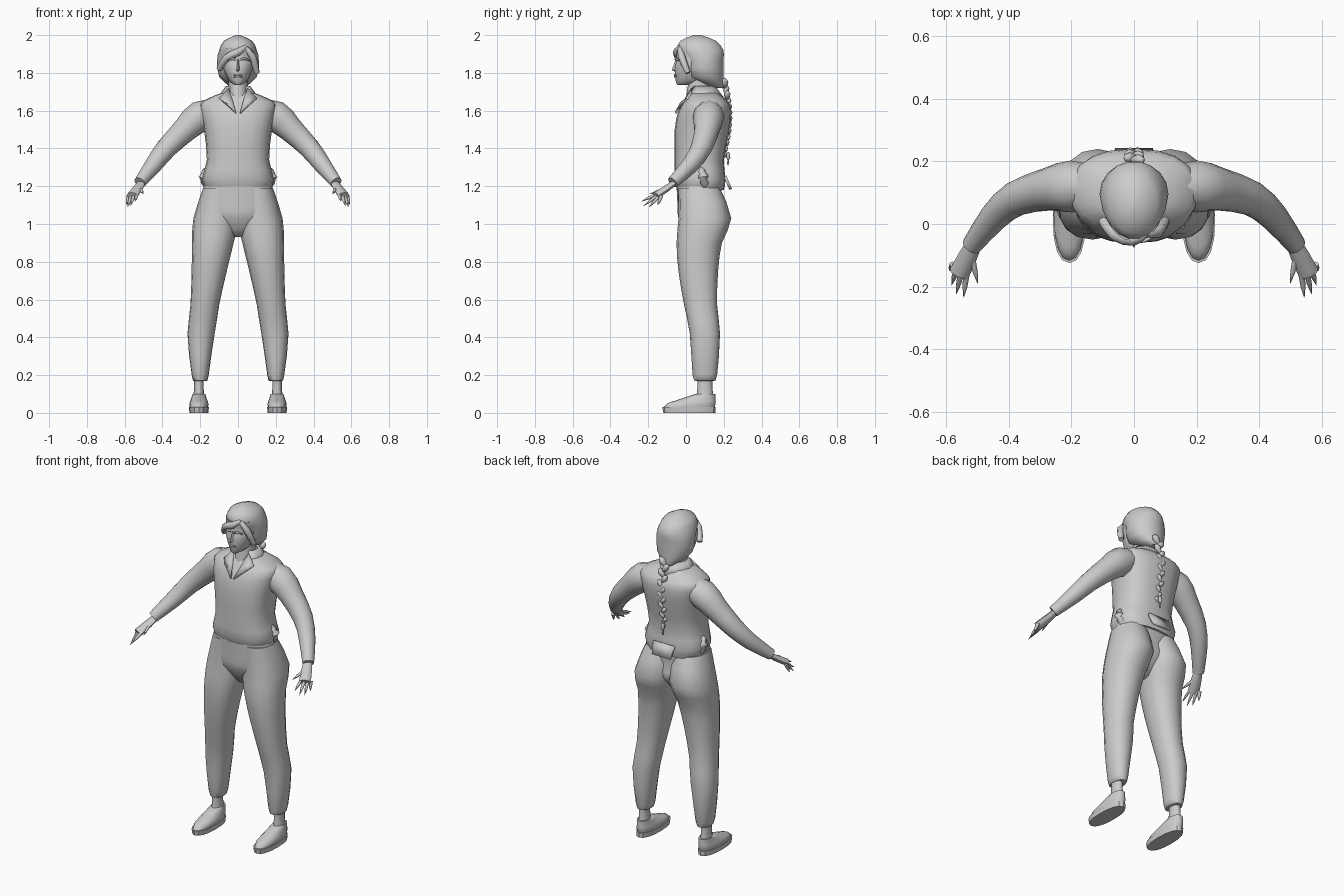
import bpy, bmesh, math
from mathutils import Vector

cube = bpy.data.objects.get("Cube")
if cube:
    bpy.data.objects.remove(cube)

grey = bpy.data.materials.new("plain grey")
grey.use_nodes = True
grey.diffuse_color = (.6, .6, .6, 1)
grey.node_tree.nodes["Principled BSDF"].inputs["Base Color"].default_value = grey.diffuse_color


def finish(name, bm, mirror=False, angle=60, thickness=None):
    """Turn a bmesh into a shaded object, mirrored or thickened if asked."""
    bmesh.ops.recalc_face_normals(bm, faces=bm.faces)
    mesh = bpy.data.meshes.new(name)
    bm.to_mesh(mesh)
    bm.free()
    mesh.materials.append(grey)
    ob = bpy.data.objects.new(name, mesh)
    bpy.context.collection.objects.link(ob)
    bpy.ops.object.select_all(action='DESELECT')
    ob.select_set(True)
    bpy.context.view_layer.objects.active = ob
    bpy.ops.object.shade_smooth_by_angle(angle=math.radians(angle))
    if thickness:
        ob.modifiers.new("Thickness", 'SOLIDIFY').thickness = thickness
    if mirror:
        ob.modifiers.new("Mirror", 'MIRROR').use_mirror_merge = False
    return ob


def smooth(stations, steps):
    """Pass a soft curve through rows of numbers."""
    rows = [Vector(s) for s in stations]
    out = []
    for k in range(len(rows) - 1):
        a, b = rows[k], rows[k + 1]
        before, after = rows[max(k - 1, 0)], rows[min(k + 2, len(rows) - 1)]
        leave, arrive = (b - before) / 2, (after - a) / 2
        for i in range(steps):
            t = i / steps
            ease = t * t * (3 - 2 * t)
            out.append(a.lerp(b, ease) + leave * t * (1 - t) ** 2 - arrive * t * t * (1 - t))
    return out + [rows[-1]]


def skin(bm, rings):
    """Join rings of points with faces and close both ends."""
    rows = [[bm.verts.new(p) for p in ring] for ring in rings]
    count = len(rows[0])
    for low, high in zip(rows, rows[1:]):
        for i in range(count):
            j = (i + 1) % count
            bm.faces.new((low[i], low[j], high[j], high[i]))
    bm.faces.new(rows[0])
    bm.faces.new(rows[-1])


def outline(count, power=2):
    """Points on a circle, or on a rounded square for a higher power."""
    for i in range(count):
        turn = 2 * math.pi * i / count
        c, s = math.cos(turn), math.sin(turn)
        yield (math.copysign(abs(c) ** (2 / power), c),
               math.copysign(abs(s) ** (2 / power), s))


def stack(name, levels, mirror=False, centre=lambda z: 0, sides=16, power=2, steps=2, angle=60):
    """Level rings given by height, half width, front and back."""
    bm = bmesh.new()
    skin(bm, [[(centre(z) + half * u, (front + back) / 2 + (back - front) / 2 * v, z)
               for u, v in outline(sides, power)]
              for z, half, front, back in smooth(levels, steps)])
    return finish(name, bm, mirror, angle)


def limb(bm, stations, flat=1, sides=8, steps=2):
    """Rings square to a path of x, y, z and radius."""
    rows = smooth(stations, steps)
    rings = []
    for k, row in enumerate(rows):
        ahead, behind = rows[min(k + 1, len(rows) - 1)], rows[max(k - 1, 0)]
        along = (ahead - behind).to_3d().normalized()
        across = along.cross(Vector((0, 0, 1))).normalized()
        up = across.cross(along)
        rings.append([row.to_3d() + (across * u + up * v * flat) * row[3]
                      for u, v in outline(sides)])
    skin(bm, rings)


# Shirt body, pulled in at the waist above a loose hem
stack("shirt", [(1.18, .17, -.04, .2), (1.24, .19, -.06, .21), (1.34, .165, -.06, .2),
                (1.5, .18, -.06, .23), (1.6, .2, -.04, .24), (1.65, .19, -.01, .22),
                (1.7, .07, .02, .16)], sides=20, power=2.5)
bm = bmesh.new()
limb(bm, [(.16, .1, 1.2, .02), (.18, .09, 1.25, .03), (.16, .08, 1.3, .01)])
finish("hem_folds", bm, mirror=True)
bm = bmesh.new()
bm.faces.new([bm.verts.new(p) for p in ((-.07, .2, 1.25), (.07, .2, 1.25),
                                        (.06, .23, 1.18), (-.06, .23, 1.18))])
finish("shirt_tail", bm, thickness=.015)

# Sleeves
bm = bmesh.new()
limb(bm, [(.1, .12, 1.6, .06), (.2, .12, 1.57, .083), (.28, .11, 1.5, .068),
          (.38, .08, 1.4, .056), (.45, .02, 1.31, .046), (.52, -.07, 1.22, .032)], sides=12)
finish("sleeves", bm, mirror=True)

# Hands: a flat palm, a fan of four pointed fingers and a thumb
bm = bmesh.new()
limb(bm, [(.51, -.06, 1.22, .024), (.53, -.1, 1.19, .03), (.56, -.16, 1.15, .033)], flat=.6)


def finger(base, tip):
    limb(bm, [(*base, .011), (*base.lerp(tip, .6), .008), (*tip, .001)], sides=6, steps=1)


first_knuckle, last_knuckle = Vector((.535, -.15, 1.16)), Vector((.58, -.13, 1.15))
first_tip, last_tip = Vector((.545, -.235, 1.12)), Vector((.59, -.15, 1.1))
for k in range(4):
    spread = k / 3
    reach = Vector((.01, -.02, -.02)) * math.sin(math.pi * spread)
    finger(first_knuckle.lerp(last_knuckle, spread), first_tip.lerp(last_tip, spread) + reach)
finger(Vector((.52, -.1, 1.19)), Vector((.5, -.19, 1.16)))
finish("hands", bm, mirror=True)

# Trousers: each leg leans outward down to the knee, then drops straight
stack("trouser_legs", [(.17, .035, .05, .15), (.2, .045, .035, .165), (.42, .072, .02, .18),
                       (.57, .076, -.01, .165), (.75, .093, -.04, .17), (.9, .11, -.05, .19),
                       (1.03, .12, -.04, .24), (1.19, .09, -.04, .18)],
      mirror=True, centre=lambda z: min(.2, .25 - .13 * z), power=2.2)
stack("trouser_hips", [(.93, .02, .02, .1), (1.03, .17, -.04, .19), (1.1, .2, -.045, .18),
                       (1.2, .18, -.05, .19)], sides=20, power=2.3)


# Ankles and shoes
def foot_line(z):
    return .207


stack("ankles", [(.05, .035, .05, .15), (.13, .025, .06, .14), (.2, .027, .06, .14)],
      mirror=True, centre=foot_line, sides=12)
stack("shoe_soles", [(0, .05, -.12, .155), (.03, .053, -.125, .157)],
      mirror=True, centre=foot_line, power=2.3, steps=1, angle=35)
stack("shoe_uppers", [(.025, .048, -.12, .15), (.05, .05, -.1, .157), (.07, .043, -.04, .157),
                      (.1, .034, .05, .155)], mirror=True, centre=foot_line, power=2.2)

# Neck, face and hair
stack("neck", [(1.6, .055, -.01, .13), (1.8, .05, .02, .14)], sides=12)
stack("face", [(1.735, .015, -.045, .03), (1.76, .05, -.055, .1), (1.83, .08, -.06, .12),
               (1.87, .085, -.05, .12), (1.93, .085, -.055, .12)])
stack("hair", [(1.72, .03, .14, .2), (1.78, .1, .01, .2), (1.87, .11, -.01, .2),
               (1.92, .1, -.05, .2), (1.97, .075, -.03, .16), (2, .01, .04, .08)], sides=18)

# Swept fringe
bm = bmesh.new()
limb(bm, [(.04, -.03, 1.94, .01), (0, -.05, 1.91, .02), (-.06, -.035, 1.88, .02),
          (-.1, .01, 1.82, .015)])
limb(bm, [(.03, -.03, 1.94, .01), (.075, -.025, 1.89, .02), (.1, .01, 1.8, .015)])
finish("fringe", bm)

# Nose, brows and lips
bm = bmesh.new()
skin(bm, [[(-wide, -.045, z), (0, tip, z), (wide, -.045, z)]
          for z, wide, tip in ((1.805, .01, -.055), (1.815, .016, -.076), (1.87, .008, -.055))])
finish("nose", bm, angle=30)
bm = bmesh.new()
limb(bm, [(.014, -.055, 1.87, .005), (.035, -.053, 1.875, .006), (.06, -.04, 1.866, .004)])
finish("brows", bm, mirror=True)
bm = bmesh.new()
for z in (1.78, 1.788):
    limb(bm, [(-.024, -.05, z, .003), (0, -.06, z, .005), (.024, -.05, z, .003)])
finish("lips", bm)

# Collar: a sloping band round the nape and two pointed lapels
bm = bmesh.new()
band = []
for k in range(11):
    turn = math.radians(-50 + 28 * k)
    band.append([bm.verts.new((r * math.cos(turn), .09 + r * math.sin(turn), z))
                 for r, z in ((.065, 1.73), (.11, 1.67))])
for (a, b), (c, d) in zip(band, band[1:]):
    bm.faces.new((a, b, d, c))
finish("collar_band", bm, thickness=.012)
bm = bmesh.new()
bm.faces.new([bm.verts.new(p) for p in ((.05, .03, 1.72), (.1, .01, 1.665), (.07, -.03, 1.645),
                                        (.01, -.06, 1.59), (.03, -.01, 1.66))])
finish("collar_points", bm, mirror=True, thickness=.012)

# Braid of alternating crossed strands, ending in a tuft
bm = bmesh.new()
knots = 13
for k in range(knots):
    drop = k / (knots - 1)
    side = (-1) ** k
    z = 1.75 - .38 * drop
    y = .205 + .026 * math.sin(math.pi * drop)
    r = .019 - .008 * drop
    limb(bm, [(side * r * 1.5, y, z + r, r * .4), (side * r * .8, y, z, r),
              (-side * r * .3, y, z - r * 1.4, r * .5)])
limb(bm, [(0, .22, 1.38, .008), (0, .224, 1.35, .011), (0, .222, 1.31, .002)])
finish("braid", bm)
